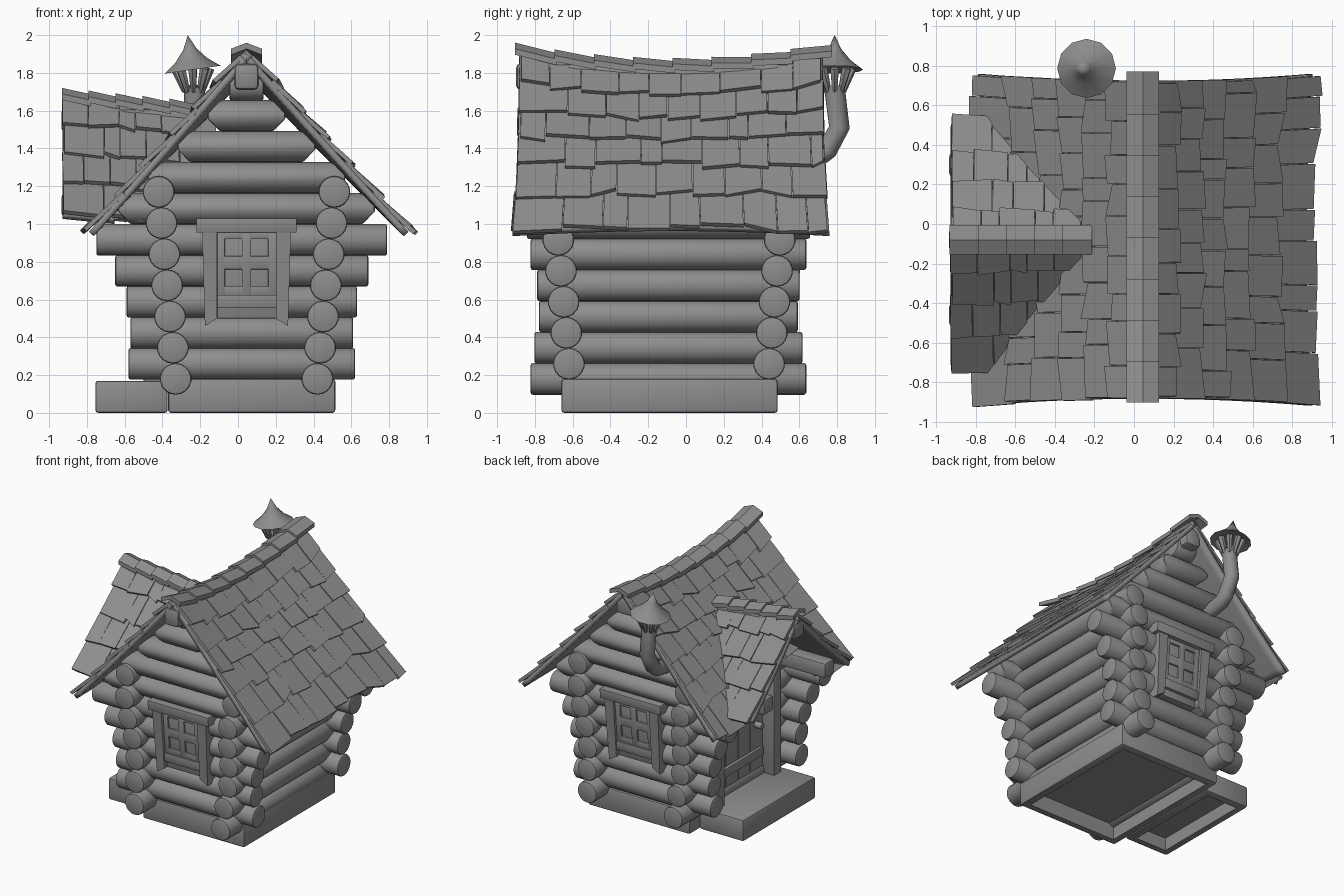
import bpy, bmesh, math, random
from mathutils import Vector, Matrix

random.seed(4)
if "Cube" in bpy.data.objects:
    bpy.data.objects.remove(bpy.data.objects["Cube"])

mat = bpy.data.materials.new("plain_grey")
mat.use_nodes = True
GREY = (0.27, 0.27, 0.27, 1)
mat.diffuse_color = GREY
mat.node_tree.nodes["Principled BSDF"].inputs["Base Color"].default_value = GREY


def finish(name, bm, angle=35):
    bmesh.ops.recalc_face_normals(bm, faces=bm.faces)
    me = bpy.data.meshes.new(name)
    bm.to_mesh(me)
    bm.free()
    ob = bpy.data.objects.new(name, me)
    bpy.context.collection.objects.link(ob)
    me.materials.append(mat)
    bpy.ops.object.select_all(action="DESELECT")
    ob.select_set(True)
    bpy.context.view_layer.objects.active = ob
    bpy.ops.object.shade_smooth_by_angle(angle=math.radians(angle))
    return ob


def log(name, a, b, r=0.084, r2=None, sides=18):
    a, b = Vector(a), Vector(b)
    bm = bmesh.new()
    bmesh.ops.create_cone(bm, cap_ends=True, segments=sides, radius1=r,
                          radius2=r2 or r, depth=(b - a).length)
    rims = [e for e in bm.edges if abs(e.verts[0].co.z - e.verts[1].co.z) < 1e-5]
    bmesh.ops.bevel(bm, geom=rims, offset=r * 0.15, segments=2, affect="EDGES", profile=0.5)
    turn = (b - a).to_track_quat("Z", "Y").to_matrix().to_4x4()
    bm.transform(Matrix.Translation((a + b) / 2) @ turn)
    return finish(name, bm)


def box(name, lo, hi, bevel=0.008, hollow=0):
    lo, hi = Vector(lo), Vector(hi)
    bm = bmesh.new()
    bmesh.ops.create_cube(bm, size=1)
    bm.transform(Matrix.Translation((lo + hi) / 2) @ Matrix.Diagonal((*(hi - lo), 1)))
    bmesh.ops.bevel(bm, geom=list(bm.edges), offset=bevel, segments=2, affect="EDGES", profile=0.5)
    if hollow:  # recess pushed up into the underside
        bm.normal_update()
        under = min(bm.faces, key=lambda f: f.normal.z * f.calc_area())
        bmesh.ops.inset_region(bm, faces=[under], thickness=0.06)
        ext = bmesh.ops.extrude_discrete_faces(bm, faces=[under])["faces"]
        bmesh.ops.translate(bm, vec=(0, 0, hollow), verts=ext[0].verts)
    return finish(name, bm)


def prism(name, pts, y0, y1):
    bm = bmesh.new()
    face = bm.faces.new([bm.verts.new((x, y0, z)) for x, z in pts])
    ext = bmesh.ops.extrude_face_region(bm, geom=[face])["geom"]
    bmesh.ops.translate(bm, vec=(0, y1 - y0, 0),
                        verts=[g for g in ext if isinstance(g, bmesh.types.BMVert)])
    return finish(name, bm)


YC, XC = -0.08, 0.045

# Roof surfaces: u runs along the ridge, v from ridge (0) to eave (1)
def main_roof(side):
    def surf(u, v):
        t2 = u * u
        top, low = 1.845 + 0.075 * t2, 0.98 - 0.03 * t2
        return Vector((XC + side * v * (0.835 + 0.012 * side + 0.03 * t2),
                       YC + u * (0.8 + 0.04 * v * v),
                       top + (low - top) * v - 0.025 * v * (1 - v)))
    return surf


def porch_roof(side):
    def surf(u, v):
        return Vector((-0.925 + 0.8 * u,
                       YC + side * v * (0.6 - 0.03 * side + 0.03 * (1 - u)),
                       1.67 - 0.08 * u - 0.62 * v - 0.04 * v * (1 - v)))
    return surf


def main_height(p):
    return 1.85 - 1.03 * abs(p.x - XC)


def porch_height(p):
    return 1.63 - abs(p.y - YC)


def outside_porch(p):
    return p.x > -0.4 or p.z > porch_height(p) - 0.06


def above_main(p):
    return p.z > main_height(p) - 0.1


def normal(surf, u, v):
    n = (surf(u + 0.01, v) - surf(u - 0.01, v)).cross(surf(u, v + 0.01) - surf(u, v - 0.01)).normalized()
    return n if n.z > 0 else -n


def shingles(name, surf, rows, cols, u0, keep):
    bm = bmesh.new()
    for r in range(len(rows) - 1):
        step = (1 - u0) / cols
        cuts = [u0 + step * (i + random.uniform(-0.22, 0.22) + (0.4 if r % 2 else 0))
                for i in range(1, cols)]
        cuts = [u0 + random.uniform(-0.012, 0.012)] + cuts + [1 + random.uniform(-0.012, 0.012)]
        first, last = max(rows[r] - 0.02, 0), rows[r + 1]
        for a, b in zip(cuts, cuts[1:]):
            if not keep(surf((a + b) / 2, last)) and not keep(surf((a + b) / 2, first)):
                continue
            lift = random.uniform(0.024, 0.034)
            ends = [last + random.uniform(-0.018, 0.028) for _ in range(2)]
            g = step * 0.012
            ring = [(a + g, first, 0.004), (b - g, first, 0.004),
                    (b - g, ends[0], lift), (a + g, ends[1], lift)]
            top, low = [], []
            for u, v, h in ring:
                p, n = surf(u, v), normal(surf, u, v)
                top.append(bm.verts.new(p + n * h))
                low.append(bm.verts.new(p + n * (h - 0.024)))
            bm.faces.new(top)
            bm.faces.new(low[::-1])
            for i in range(4):
                bm.faces.new((top[i], low[i], low[i - 3], top[i - 3]))
    finish(name, bm, 20)


def sheet(name, surf, u0, keep, nu=32, nv=24):
    bm = bmesh.new()
    us = [u0 + (1 - u0) * i / nu for i in range(nu + 1)]
    grid = [[bm.verts.new(surf(u, j / nv * 0.985) - 0.025 * normal(surf, u, j / nv))
             for j in range(nv + 1)] for u in us]
    for i in range(nu):
        for j in range(nv):
            quad = (grid[i][j], grid[i + 1][j], grid[i + 1][j + 1], grid[i][j + 1])
            if keep(sum((q.co for q in quad), Vector()) / 4):
                bm.faces.new(quad)
    bmesh.ops.delete(bm, geom=[v for v in bm.verts if not v.link_faces], context="VERTS")
    mod = finish(name, bm).modifiers.new("thickness", "SOLIDIFY")
    mod.thickness, mod.offset = 0.035, 0


def ridge_caps(name, surf, u0, u1, count, across, lift):
    bm = bmesh.new()
    across = Vector(across)
    drop = Vector((0, 0, -0.032))
    for i in range(count):
        rings = []
        for k, h in ((i, lift), (i + 1.06, lift - 0.018)):
            p = surf(u0 + (u1 - u0) * k / count, 0) + Vector((0, 0, h))
            pts = [p - across + drop, p, p + across + drop]
            rings.append([bm.verts.new(q + d * drop) for d in (0, 1) for q in pts])
        a, b = rings
        for q in ((0, 1), (1, 2), (2, 5), (5, 4), (4, 3), (3, 0)):
            bm.faces.new((a[q[0]], a[q[1]], b[q[1]], b[q[0]]))
        for e in rings:
            bm.faces.new((e[0], e[1], e[4], e[3]))
            bm.faces.new((e[1], e[2], e[5], e[4]))
    finish(name, bm, 15)


ROWS = [0, 0.18, 0.33, 0.47, 0.62, 0.79, 1.0]
PORCH_ROWS = [0, 0.22, 0.46, 0.72, 1.0]
for side, word in ((1, "left"), (-1, "right")):
    keep = outside_porch if side < 0 else (lambda p: True)
    shingles(word + "_roof_shingles", main_roof(side), ROWS, 9, -1, keep)
    sheet(word + "_roof_boards", main_roof(side), -1, keep)
    end = "back" if side > 0 else "front"
    shingles(end + "_porch_shingles", porch_roof(side), PORCH_ROWS, 6, 0, above_main)
    sheet(end + "_porch_boards", porch_roof(side), 0, above_main)
ridge_caps("main_ridge_caps", main_roof(1), -1.03, 1.05, 8, (0.082, 0, 0), 0.035)
ridge_caps("porch_ridge_caps", porch_roof(1), -0.01, 0.88, 5, (0, 0.075, 0), 0.05)
box("main_ridge_beam", (-0.02, -0.9, 1.71), (0.11, 0.72, 1.85), 0.025)

# Foundation and porch step, hollow underneath
box("foundation", (-0.37, -0.66, 0), (0.515, 0.485, 0.18), 0.015, 0.12)
box("porch_step", (-0.755, -0.54, 0), (-0.372, 0.365, 0.17), 0.015, 0.1)

# Front and back walls lean outward; gable logs have ends cut to the roof slope
REACH = [0.60, 0.59, 0.61, 0.67, 0.77]
for i in range(10):
    z = 0.26 + 0.164 * i
    half = REACH[i] if i < 5 else max((1.8 - z) / 1.04, 0.09)
    x = 0.02 if i < 5 else XC
    for s, word in ((-1, "front"), (1, "back")):
        y = -0.09 + s * (0.53 + 0.014 * i)
        ob = log(f"{word}_wall_log", (x - half, y, z), (x + half, y, z))
        if 5 <= i < 9:
            for v in ob.data.vertices:
                v.co.x -= math.copysign((v.co.z - z) / 1.04, v.co.x - x)

# Side walls: logs front to back, broken by the doorway on the porch side
REACH = [0.73, 0.71, 0.685, 0.695, 0.73, 0.75, 0.72]
for i, half in enumerate(REACH):
    z = 0.18 + 0.165 * i
    a, b = -0.093 - half, -0.093 + half
    log("left_wall_log", (0.42 + 0.015 * i, a, z), (0.42 + 0.015 * i, b, z))
    x = -0.33 - 0.015 * i
    for c, d in ([(a, b)] if i in (0, 5, 6) else [(a, -0.4), (0.22, b)]):
        log("right_wall_log", (x, c, z), (x, d, z))

# Doorway with planked door
for y in (-0.43, 0.27):
    box("door_post", (-0.5, y - 0.045, 0.16), (-0.36, y + 0.045, 1.05), 0.01)
box("door_lintel", (-0.49, -0.46, 0.93), (-0.36, 0.3, 1.03), 0.01)
for i in range(4):
    y = -0.385 + i * 0.153
    box("door_plank", (-0.4, y, 0.17), (-0.36, y + 0.15, 0.94), 0.006)
for z in (0.32, 0.76):
    box("door_brace", (-0.425, -0.36, z), (-0.395, 0.2, z + 0.07), 0.006)
log("door_knob", (-0.46, -0.3, 0.58), (-0.39, -0.3, 0.58), 0.025, sides=12)

# Beams that carry the porch roof
for y, z, r in ((-0.46, 1.1, 0.06), (0.3, 1.1, 0.06), (YC, 1.55, 0.06)):
    inner = -0.4 if z < 1.5 else -0.25
    box("porch_beam", (-0.935, y - r, z - r), (inner, y + r, z + r), 0.018)


# Windows, mirrored front to back and leaning with the wall
def lean(ob, s):
    for v in ob.data.vertices:
        v.co.y += s * 0.085 * (v.co.z - 0.95)


for s, word in ((-1, "front"), (1, "back")):
    def span(x0, x1, z0, z1, far, part):
        ys = sorted((-0.09 + s * 0.58, -0.09 + s * far))
        lean(box(f"{word}_window_{part}", (x0, ys[0], z0), (x1, ys[1], z1), 0.004), s)
    span(-0.22, 0.31, 0.955, 1.03, 0.72, "lintel")
    span(-0.11, 0.21, 0.5, 0.955, 0.675, "backing")
    span(-0.11, 0.21, 0.555, 0.625, 0.7, "sill")
    for x0, x1 in ((-0.11, -0.07), (0.02, 0.07), (0.16, 0.21)):
        span(x0, x1, 0.62, 0.955, 0.69, "stile")
    for z0, z1 in ((0.62, 0.67), (0.76, 0.83), (0.92, 0.955)):
        span(-0.11, 0.21, z0, z1, 0.689, "rail")
    for m in (-1, 1):
        pts = [(0.045 + m * dx, z) for dx, z in ((0.235, 0.96), (0.155, 0.96), (0.155, 0.5), (0.22, 0.46))]
        lean(prism(f"{word}_window_jamb", pts, -0.09 + s * 0.61, -0.09 + s * 0.71), s)

# Bent stove pipe
path = [(0.5, 1.32), (0.7, 1.355), (0.745, 1.39), (0.812, 1.51), (0.785, 1.73)]
bm = bmesh.new()
rings = []
for i, (y, z) in enumerate(path):
    a, b = path[max(i - 1, 0)], path[min(i + 1, len(path) - 1)]
    d = Vector((0, b[0] - a[0], b[1] - a[1])).normalized()
    up = Vector((1, 0, 0)).cross(d)
    rings.append([bm.verts.new(Vector((-0.23, y, z)) + 0.055 * (Vector((math.cos(t), 0, 0)) + up * math.sin(t)))
                  for t in (k * math.tau / 12 for k in range(12))])
for a, b in zip(rings, rings[1:]):
    for k in range(12):
        bm.faces.new((a[k - 1], a[k], b[k], b[k - 1]))
bm.faces.new(rings[0])
bm.faces.new(rings[-1])
finish("stove_pipe", bm)

# Flared slats and pointed cap above the pipe
for k in range(8):
    c, n = math.cos(k * math.tau / 8), math.sin(k * math.tau / 8)
    log("cap_slat", (-0.235 + 0.045 * c, 0.787 + 0.045 * n, 1.7),
        (-0.24 + 0.09 * c, 0.787 + 0.09 * n, 1.825), 0.015, 0.026, 6)
bm = bmesh.new()
prof = [(0, 0.03), (0.15, 0), (0.085, 0.05), (0.035, 0.11), (0, 0.185)]
vs = [bm.verts.new((r, 0, z)) for r, z in prof]
es = [bm.edges.new(p) for p in zip(vs, vs[1:])]
bmesh.ops.spin(bm, geom=vs + es, axis=(0, 0, 1), cent=(0, 0, 0), angle=math.tau, steps=12)
bmesh.ops.remove_doubles(bm, verts=bm.verts, dist=0.0005)
bm.transform(Matrix.Translation((-0.24, 0.787, 1.817)) @ Matrix.Rotation(math.radians(-8), 4, "Y"))
finish("pipe_cap", bm)
